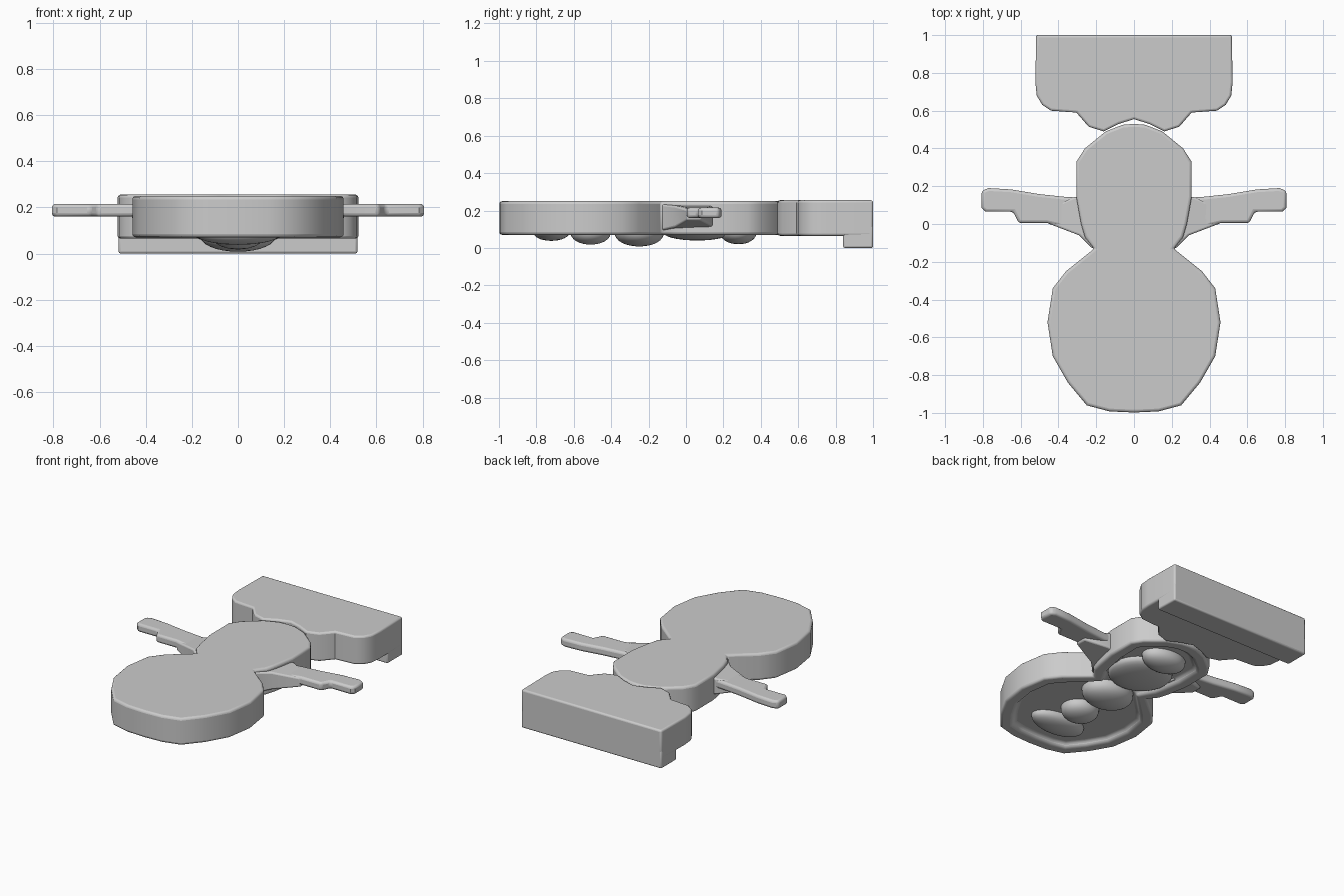
import bpy, bmesh, math

if "Cube" in bpy.data.objects:
    bpy.data.objects.remove(bpy.data.objects["Cube"])


def finish(obj, width=0.015, angle=40):
    """Soft bevelled edges and smooth shading."""
    if width:
        b = obj.modifiers.new("soft_edges", 'BEVEL')
        b.width = width
        b.segments = 3
        b.limit_method = 'ANGLE'
        b.angle_limit = math.radians(50)
    bpy.ops.object.select_all(action='DESELECT')
    obj.select_set(True)
    bpy.context.view_layer.objects.active = obj
    bpy.ops.object.shade_smooth_by_angle(angle=math.radians(angle))


def slab(name, outline, z0, z1, recess=None, width=0.015):
    """Extruded outline; recess = (rim width, depth) hollows the underside."""
    bm = bmesh.new()
    bottom = bm.faces.new([bm.verts.new((x, y, z0)) for x, y in outline])
    ext = bmesh.ops.extrude_face_region(bm, geom=[bottom], use_keep_orig=True)
    for v in ext["geom"]:
        if isinstance(v, bmesh.types.BMVert):
            v.co.z = z1
    bmesh.ops.recalc_face_normals(bm, faces=bm.faces[:])
    if recess:
        bmesh.ops.inset_region(bm, faces=[bottom], thickness=recess[0])
        bmesh.ops.inset_region(bm, faces=[bottom], thickness=0.015)
        for v in bottom.verts:
            v.co.z += recess[1]
    me = bpy.data.meshes.new(name)
    bm.to_mesh(me)
    bm.free()
    obj = bpy.data.objects.new(name, me)
    bpy.context.collection.objects.link(obj)
    finish(obj, width)
    return obj


def mirrored(half):
    """Full outline from the right half, listed from y low to high."""
    return half + [(-x, y) for x, y in reversed(half) if x > 0.001]


def lump(name, y, rx, ry, z_low, z_mid=0.1, power=0.75):
    """Flattened blob in relief on the underside."""
    bpy.ops.mesh.primitive_uv_sphere_add(segments=32, ring_count=16)
    obj = bpy.context.object
    obj.name = name
    for v in obj.data.vertices:
        x, yy, z = v.co
        z = math.copysign(abs(z) ** power, z)
        v.co = (x * rx, y + yy * ry, z_mid + z * (z_mid - z_low))
    finish(obj, 0)
    return obj


# Head and torso: one thick slab with a hollowed face side
figure = [(0, -0.998), (0.13, -0.992), (0.25, -0.96), (0.35, -0.84), (0.43, -0.7),
          (0.458, -0.52), (0.43, -0.34), (0.36, -0.25), (0.21, -0.13),
          (0.26, -0.07), (0.28, 0.0), (0.305, 0.14), (0.305, 0.33),
          (0.26, 0.4), (0.15, 0.49), (0.06, 0.525), (0, 0.53)]
slab("head_and_torso", mirrored(figure), 0.07, 0.25, recess=(0.075, 0.03))

# Arms with a wedge at the shoulder
arm = [(0.22, 0.14), (0.35, 0.142), (0.5, 0.158), (0.65, 0.183), (0.77, 0.19),
       (0.807, 0.175), (0.807, 0.085), (0.785, 0.065), (0.64, 0.065),
       (0.61, 0.005), (0.46, 0.005), (0.22, -0.05)]
shoulder = [(0.2, 0.14), (0.32, 0.142), (0.46, 0.08), (0.46, 0.005),
            (0.29, -0.06), (0.22, -0.13), (0.17, -0.1)]
for side, s in (("left", -1), ("right", 1)):
    slab(side + "_arm", [(s * x, y) for x, y in arm], 0.16, 0.215)
    w = slab(side + "_shoulder", [(s * x, y) for x, y in shoulder], 0.09, 0.235, width=0.01)
    for v in w.data.vertices:
        t = max(0, min(1, (abs(v.co.x) - 0.2) / 0.26))
        v.co.z = 0.188 + (v.co.z - 0.188) * (1 - 0.6 * t)

# Base block with a notched front and a lip along the end
base = [(0, 0.555), (0.08, 0.53), (0.16, 0.49), (0.24, 0.515), (0.305, 0.59),
        (0.44, 0.6), (0.485, 0.63), (0.515, 0.68), (0.522, 0.75), (0.518, 1.0)]
slab("base_block", mirrored(base), 0.065, 0.255, width=0.012)
lip = [(0.518, 0.84), (0.518, 1.0), (-0.518, 1.0), (-0.518, 0.84)]
slab("base_lip", lip, 0.0, 0.12, width=0.01)

# Relief on the underside
lump("upper_feature", -0.25, 0.17, 0.135, 0.008)
lump("middle_feature", -0.51, 0.12, 0.11, 0.018)
lump("lower_feature", -0.72, 0.19, 0.1, 0.038)
lump("chest_relief", 0.06, 0.2, 0.19, 0.04)
lump("belly_relief", 0.28, 0.15, 0.1, 0.02)
